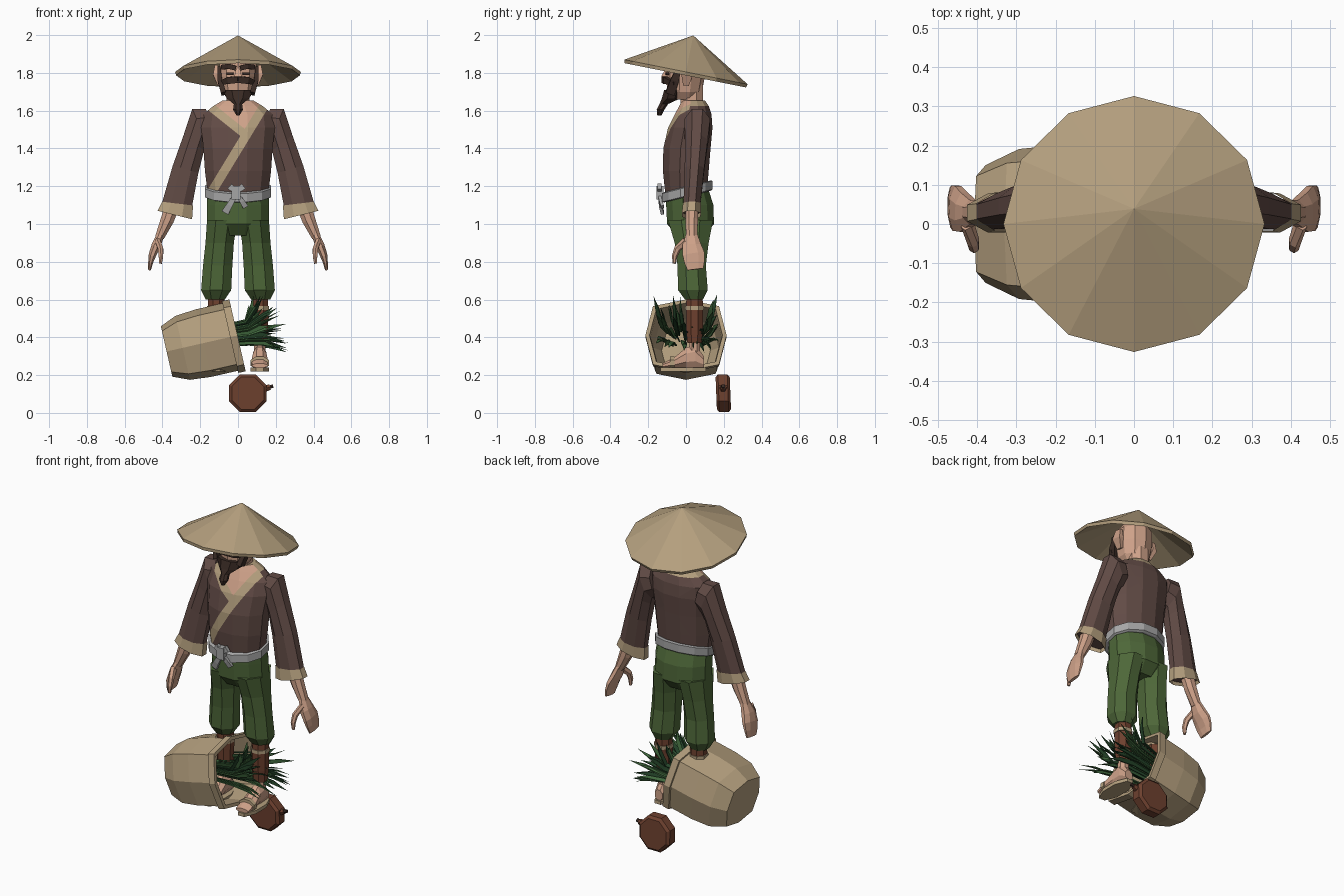
import bpy, bmesh, math, random
from mathutils import Vector as V

if "Cube" in bpy.data.objects:
    bpy.data.objects.remove(bpy.data.objects["Cube"])

random.seed(4)


def material(name, *rgb):
    m = bpy.data.materials.new(name)
    m.diffuse_color = (*rgb, 1)
    m.use_nodes = True
    m.node_tree.nodes["Principled BSDF"].inputs["Base Color"].default_value = m.diffuse_color
    return m


TAN = material("straw tan", .46, .35, .21)
ROBE = material("robe brown", .12, .07, .06)
PANTS = material("trouser green", .075, .135, .04)
SKIN = material("skin", .62, .36, .25)
GREY = material("belt grey", .38, .38, .38)
RED = material("red brown", .155, .052, .028)
HAIR = material("hair dark", .042, .024, .018)
LEAF = material("leaf green", .055, .15, .05)
DARK = material("leaf dark green", .02, .065, .025)


def ring(c, u, v, n=8, flat=True):
    """n-sided loop; flat loops touch +-u and +-v with their sides."""
    c, u, v = V(c), V(u), V(v)
    ph, k = (math.pi / n, 1 / math.cos(math.pi / n)) if flat else (0, 1)
    return [c + k * (u * math.cos(ph + math.tau * i / n) + v * math.sin(ph + math.tau * i / n)) for i in range(n)]


def level(x0, x1, y0, y1, z, n=8, slope=0):
    """Horizontal loop from its x and y limits."""
    h = (y1 - y0) / 2
    return ring(((x0 + x1) / 2, (y0 + y1) / 2, z), ((x1 - x0) / 2, 0, 0), (0, h, h * slope), n)


def arm_loop(xo, zo, xi, zi, cy, ry):
    """Loop across an arm from its outer and inner points."""
    return ring(((xo + xi) / 2, cy, (zo + zi) / 2), ((xo - xi) / 2, 0, (zo - zi) / 2), (0, ry, 0))


def sweep(pts, sizes, n=4, ref=(0, 1, 0)):
    """Loops along a path; sizes are (width, thickness towards ref)."""
    pts, out = [V(p) for p in pts], []
    for i, p in enumerate(pts):
        t = (pts[min(i + 1, len(pts) - 1)] - pts[max(i - 1, 0)]).normalized()
        u = t.cross(V(ref)).normalized()
        out.append(ring(p, u * sizes[i][0], u.cross(t) * sizes[i][1], n))
    return out


def build(name, lofts, mats, both=False, caps=True, cuts=(), rule=None):
    bm = bmesh.new()
    if both:
        lofts = lofts + [[[V((-p.x, p.y, p.z)) for p in r] for r in l] for l in lofts]
    for loft in lofts:
        rows = [[bm.verts.new(p) for p in r] for r in loft]
        n = len(rows[0])
        for a, b in zip(rows, rows[1:]):
            for i in range(n):
                bm.faces.new((a[i], a[(i + 1) % n], b[(i + 1) % n], b[i]))
        if caps:
            for r in (rows[0], rows[-1]):
                if (r[0].co - r[n // 2].co).length > 1e-3:
                    bm.faces.new(r)
    bmesh.ops.remove_doubles(bm, verts=bm.verts, dist=1e-5)
    bmesh.ops.recalc_face_normals(bm, faces=bm.faces)
    for co, no in cuts:
        bmesh.ops.bisect_plane(bm, geom=bm.verts[:] + bm.edges[:] + bm.faces[:], plane_co=co, plane_no=no)
    if rule:
        for f in bm.faces:
            f.material_index = rule(f.calc_center_median())
    me = bpy.data.meshes.new(name)
    bm.to_mesh(me)
    bm.free()
    for m in mats:
        me.materials.append(m)
    ob = bpy.data.objects.new(name, me)
    bpy.context.collection.objects.link(ob)
    return ob


# Hat: tilted hollow cone
axis, side = V((0, .196, .98)), V((0, .98, -.196))
build("straw_hat", [[ring(V((0, 0, 1.805)) + axis * h, (r, 0, 0), side * r, 12, False)
                     for h, r in ((.197, 0), (0, .333), (-.018, .328), (.165, 0))]], [TAN])

# Head, neck, ears, nose
build("head", [[level(-x, x, a, b, z, 10) for x, a, b, z in (
    (.055, -.07, .06, 1.66), (.083, -.095, .08, 1.70), (.098, -.1, .095, 1.78),
    (.098, -.095, .095, 1.86), (.06, -.06, .07, 1.91))]], [SKIN])
build("neck", [[level(-.06, .06, -.03, .09, z) for z in (1.56, 1.74)]], [SKIN])
build("ears", [sweep([(.1, .0, 1.735), (.118, .005, 1.79), (.115, .01, 1.84)],
                     [(.008, .015), (.014, .03), (.008, .02)])], [SKIN], both=True)
build("nose", [sweep([(0, -.1, 1.82), (0, -.118, 1.775)], [(.01, .008), (.02, .015)])], [SKIN])

# Facial hair, brows and eyes
build("beard", [[level(-x, x, a, b, z) for x, a, b, z in (
    (.08, -.115, -.02, 1.71), (.06, -.128, -.03, 1.665), (.022, -.14, -.095, 1.635),
    (.026, -.155, -.115, 1.605), (.008, -.152, -.13, 1.575))]], [HAIR])
build("sideburns", [sweep([(.1, -.035, 1.83), (.096, -.06, 1.76), (.075, -.085, 1.69)],
                          [(.008, .012), (.012, .022), (.014, .025)])], [HAIR], both=True)
build("moustache", [sweep([(0, -.117, 1.765), (.05, -.108, 1.76), (.1, -.06, 1.745)],
                          [(.018, .012), (.018, .012), (.008, .008)])], [HAIR], both=True)
build("eyebrows", [sweep([(.012, -.105, 1.825), (.05, -.1, 1.835), (.085, -.075, 1.83)],
                         [(.013, .008)] * 3)], [HAIR], both=True)
build("eyes", [sweep([(.025, -.103, 1.795), (.06, -.096, 1.795)], [(.006, .005)] * 2)], [HAIR], both=True)

# Robe body: the lapel, collar and bare chest are cut into the surface
DN, DP = V((.854, 0, -.52)), V((-.115, 0, 1.21))
MN, MP = V((.625, 0, .781)), V((-.12, 0, 1.6))


def robe_rule(c):
    d, e = (c - DP).dot(DN), (c - MP).dot(MN)
    if c.y < .03:
        if abs(d) < .024 or (abs(e) < .022 and d < 0):
            return 1
        if e > 0 and d < 0:
            return 2
    return 1 if c.z > 1.625 else 0


build("robe_body", [[level(-x, x, a, b, z, 12) for x, a, b, z in (
    (.16, -.11, .11, 1.16), (.175, -.122, .12, 1.28), (.183, -.12, .13, 1.4), (.195, -.095, .14, 1.51),
    (.185, -.06, .135, 1.58), (.13, -.035, .12, 1.625), (.08, -.02, .1, 1.655))]], [ROBE, TAN, SKIN],
    cuts=[(DP + DN * k, DN) for k in (-.024, .024)] + [(MP + MN * k, MN) for k in (-.022, .022)],
    rule=robe_rule)

# Sleeves, cuffs, forearms and hands
build("sleeves", [[arm_loop(*a) for a in (
    (.17, 1.61, .13, 1.46, .06, .06), (.242, 1.61, .165, 1.43, .06, .068), (.288, 1.47, .18, 1.39, .055, .06),
    (.345, 1.31, .21, 1.27, .045, .052), (.4, 1.12, .242, 1.1, .032, .045),
    (.415, 1.085, .248, 1.045, .028, .042))]], [ROBE], both=True)
build("cuffs", [[arm_loop(*a) for a in (
    (.402, 1.118, .238, 1.098, .032, .048), (.426, 1.07, .243, 1.025, .028, .05))]], [TAN], both=True, caps=False)
build("forearms", [sweep([(.34, .03, 1.12), (.375, .03, 1.02), (.415, .03, .93)],
                         [(.04, .035), (.035, .033), (.024, .03)], 8)], [SKIN], both=True)
build("hands", [
    sweep([(.41, .03, .945), (.434, .03, .885), (.452, .04, .84), (.462, .045, .8), (.468, .05, .76)],
          [(.02, .03), (.024, .05), (.02, .058), (.013, .054), (.008, .042)], 8),
    sweep([(.425, .0, .91), (.41, -.045, .87), (.408, -.06, .83), (.41, -.062, .79)],
          [(.014, .02), (.014, .016), (.012, .013), (.007, .007)], 6)], [SKIN], both=True)

# Belt, knot, bow loops and tails
build("belt", [[level(-x, x, a, b, z, 12, .25) for x, a, b, z in (
    (.165, -.115, .13, 1.145), (.175, -.128, .14, 1.15), (.175, -.128, .14, 1.195), (.165, -.115, .13, 1.2))]], [GREY])
build("belt_knot", [
    sweep([(-.01, -.137, 1.2), (-.01, -.137, 1.13)], [(.024, .018)] * 2),
    sweep([(-.01, -.14, 1.17), (-.045, -.14, 1.2)], [(.01, .01), (.018, .01)]),
    sweep([(-.01, -.14, 1.17), (.03, -.14, 1.2)], [(.01, .01), (.018, .01)]),
    sweep([(-.015, -.14, 1.15), (-.045, -.135, 1.1), (-.068, -.125, 1.06)], [(.012, .008), (.016, .008), (.02, .008)]),
    sweep([(0, -.14, 1.15), (.022, -.135, 1.12), (.04, -.125, 1.09)], [(.01, .008), (.013, .008), (.015, .008)])], [GREY])

# Trousers: hips and two legs
build("trouser_hips", [[level(-x, x, a, b, z, 12) for x, a, b, z in (
    (.16, -.105, .12, 1.18), (.165, -.105, .145, 1.1), (.165, -.1, .148, 1.0), (.13, -.05, .1, .94))]], [PANTS])
build("trouser_legs", [[level(*a) for a in (
    (.004, .164, -.095, .143, 1.02), (.022, .172, -.06, .12, .9), (.03, .185, -.045, .105, .78),
    (.036, .195, -.042, .115, .65), (.07, .17, -.005, .09, .6))]], [PANTS], both=True)

# Shin wraps, ankles, feet and sandals
build("shin_wraps", [[level(.115 - r, .115 + r, .045 - r, .045 + r, z) for r, z in (
    (.042, .63), (.046, .54), (.044, .44), (.038, .37))]], [RED], both=True)
build("wrap_ties", [[level(.065, .165, -.005, .095, z) for z in (.545, .565)]], [TAN], both=True)
build("feet", [[level(.085, .145, .015, .075, z) for z in (.4, .3)],
               [ring((x, y, (.238 + z) / 2), (w, 0, 0), (0, 0, (z - .238) / 2)) for x, y, w, z in (
                   (.115, .095, .025, .3), (.115, .05, .034, .36), (.115, .0, .036, .345),
                   (.115, -.06, .044, .295), (.115, -.125, .04, .262))]], [SKIN], both=True)
build("sandals", [[level(.066, .164, -.135, .105, z) for z in (.22, .24)],
                  [ring((.115, y, .265), (.05, 0, 0), (0, 0, .034)) for y in (-.085, -.06)]], [TAN], both=True)


# Tipped basket: squarish octagon, hollow, with a raised rim
def basket_loop(t, s):
    c = V((-.378, 0, .325)) + V((.975, 0, .222)) * t
    pw = lambda a: math.copysign(abs(a) ** .6, a) if abs(a) > 1e-6 else 0
    return [c + s * (V((0, .215, 0)) * pw(math.cos(math.tau * i / 8))
                     + V((-.222, 0, .975)) * .195 * pw(math.sin(math.tau * i / 8))) for i in range(8)]


build("basket", [[basket_loop(*a) for a in (
    (0, .7), (.087, .89), (.2, .94), (.345, .94), (.345, 1), (.385, 1),
    (.385, .9), (.345, .87), (.09, .8), (.02, .6))]], [TAN])


# Grass blades fanning out of the basket
def blade():
    y, a, l = random.uniform(-.13, .13), math.radians(random.uniform(-18, 72)), random.uniform(.2, .3)
    tip = V((-.02 + l * math.cos(a), y * 1.35, .38 + l * math.sin(a)))
    base = V((-.14, y * .8, .37 + .08 * math.sin(a)))
    mid = V((.03 + .03 * math.cos(a), y * 1.05, .39 + .1 * math.sin(a)))
    ref = (random.uniform(-.3, .3), 1, random.uniform(-.3, .3))
    if random.random() < .5:
        ref = (ref[0], .3, 1)
    return sweep([base, mid, mid.lerp(tip, .5) + V((.01, 0, .008)), tip],
                 [(.008, .003), (.013, .003), (.011, .003), (0, 0)], 4, ref)


build("grass_light", [blade() for _ in range(24)], [LEAF])
build("grass_dark", [blade() for _ in range(24)], [DARK])

# Round flask with spout and stopper
build("flask", [[ring((.052, y, .104), (r, 0, 0), (0, -.04 * r, r)) for y, r in (
    (.16, .085), (.173, .1), (.222, .1), (.235, .085))],
    sweep([(.13, .197, .125), (.17, .197, .137)], [(.02, .02), (.014, .014)], 6)], [RED])
build("flask_stopper", [sweep([(.165, .197, .136), (.186, .197, .142)], [(.009, .009)] * 2, 6)], [HAIR])
